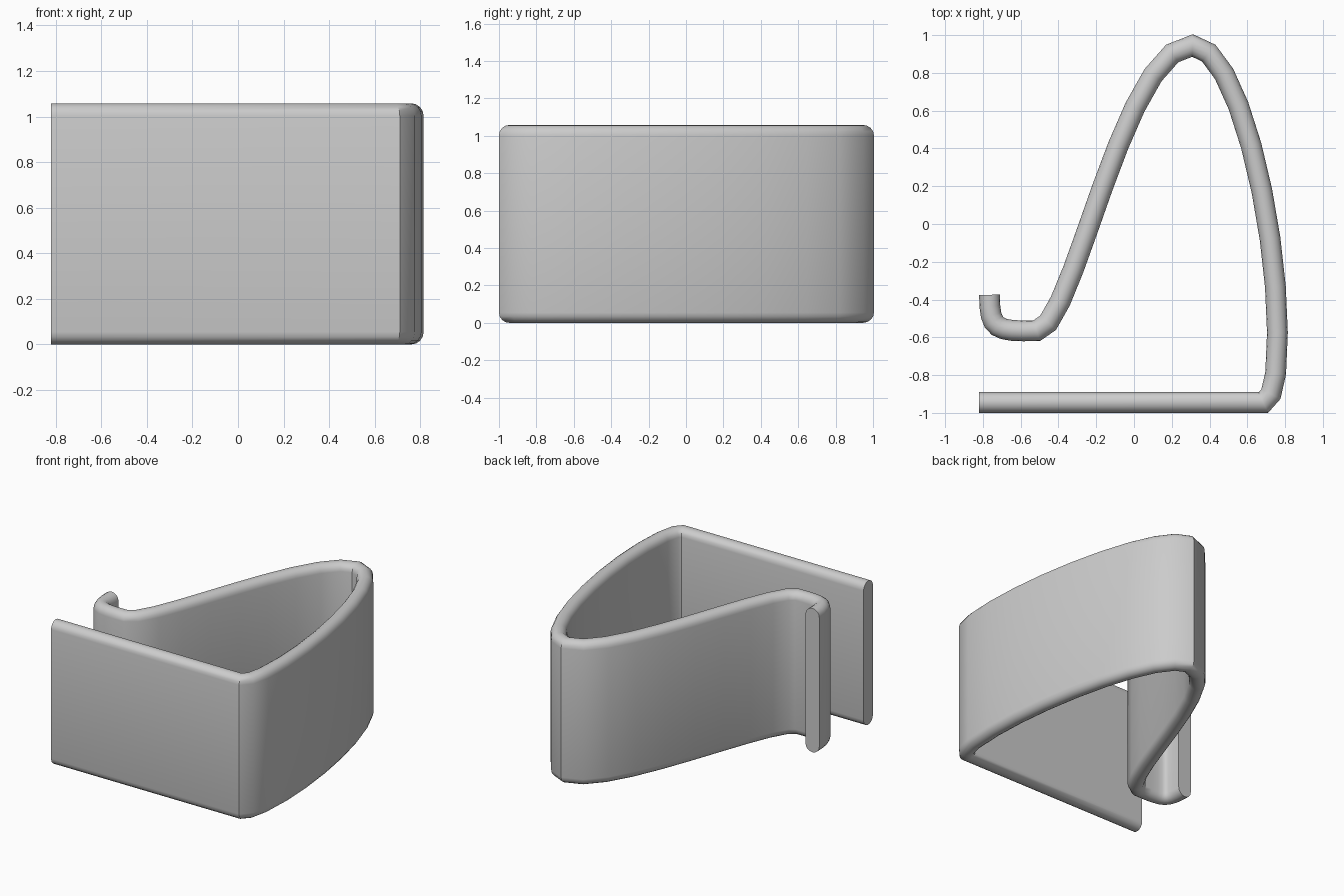
import bpy, bmesh, math
from mathutils import Vector
from mathutils.geometry import interpolate_bezier

if "Cube" in bpy.data.objects:
    bpy.data.objects.remove(bpy.data.objects["Cube"])

HEIGHT, R = 1.058, 0.055      # strip height and half thickness


def arc(a, b, c, d, n):
    """Bezier points from a to d, leaving out the first."""
    return interpolate_bezier(Vector(a), Vector(b), Vector(c), Vector(d), n)[1:]


# Centre line: straight base, tight corner, tall arch, hooked lip
path = [Vector(p) for p in ((-0.82, -0.945), (0.685, -0.945),
                            (0.725, -0.90), (0.75, -0.79))]
path += arc((0.75, -0.79), (0.81, -0.2), (0.57, 0.945), (0.31, 0.945), 10)
path += arc((0.31, 0.945), (-0.06, 0.945), (-0.32, -0.565), (-0.515, -0.565), 11)
path += arc((-0.515, -0.565), (-0.73, -0.57), (-0.765, -0.56), (-0.765, -0.375), 9)

# Cross-section: upright strip with half-round top and bottom (offset, z)
section = []
for k in range(9):
    t = math.pi * k / 8
    section.append((R * math.cos(t), HEIGHT - R + R * math.sin(t)))
for k in range(9):
    t = math.pi * (1 + k / 8)
    section.append((R * math.cos(t), R + R * math.sin(t)))

# Sweep the section along the path with mitred joints
bm = bmesh.new()
rings = []
for i, p in enumerate(path):
    before = (p - path[i - 1]).normalized() if i else None
    after = (path[i + 1] - p).normalized() if i < len(path) - 1 else None
    d = ((before or after) + (after or before)).normalized()
    side = Vector((d.y, -d.x)) / d.dot(after or before)
    rings.append([bm.verts.new((p.x + side.x * o, p.y + side.y * o, z))
                  for o, z in section])
n = len(section)
for a, b in zip(rings, rings[1:]):
    for k in range(n):
        bm.faces.new((a[k], a[(k + 1) % n], b[(k + 1) % n], b[k]))
bm.faces.new(rings[0])
bm.faces.new(rings[-1])
bmesh.ops.recalc_face_normals(bm, faces=bm.faces)

mesh = bpy.data.meshes.new("clip_strip")
bm.to_mesh(mesh)
bm.free()
grey = bpy.data.materials.new("light grey")
grey.diffuse_color = (0.6, 0.6, 0.6, 1)
grey.use_nodes = True
grey.node_tree.nodes["Principled BSDF"].inputs["Base Color"].default_value = grey.diffuse_color
mesh.materials.append(grey)
clip = bpy.data.objects.new("clip_strip", mesh)
bpy.context.collection.objects.link(clip)
bpy.context.view_layer.objects.active = clip
clip.select_set(True)
bpy.ops.object.shade_smooth_by_angle(angle=math.radians(30))
